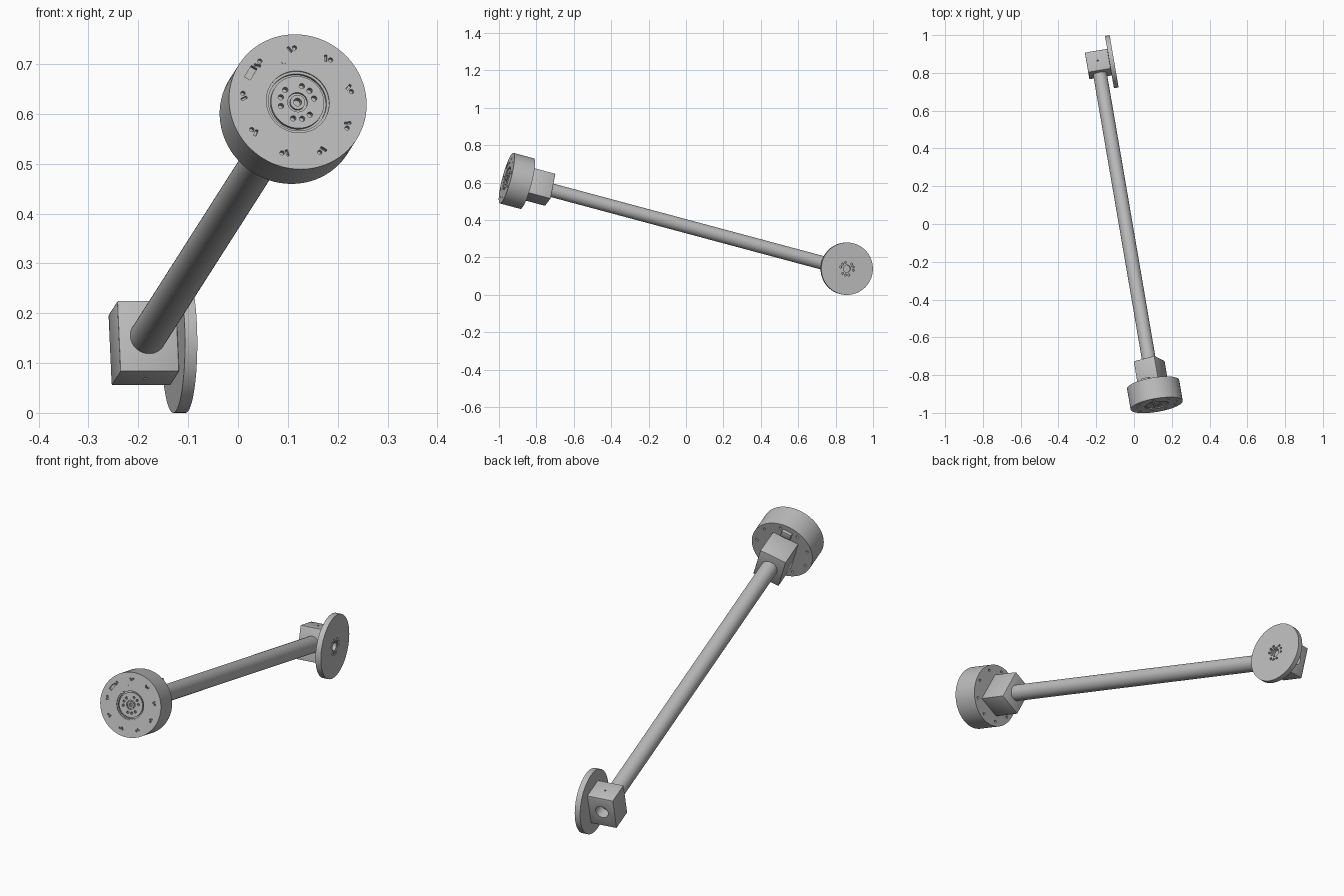
import bpy, bmesh, math
from mathutils import Matrix, Vector

if "Cube" in bpy.data.objects:
    bpy.data.objects.remove(bpy.data.objects["Cube"], do_unlink=True)

grey = bpy.data.materials.new("metal grey")
grey.use_nodes = True
GREY = (0.5, 0.5, 0.5, 1)
grey.diffuse_color = GREY
grey.node_tree.nodes["Principled BSDF"].inputs["Base Color"].default_value = GREY

# Arm frame: local x is sideways, y is up, z runs along the rod to the front
along = Vector((0.30, -1.753, 0.47)).normalized()
side = Vector((0, 0, 1)).cross(along).normalized()
up = along.cross(side)
origin = Vector((-0.189, 0.847, 0.14))


def frame(x, y, z):
    return Matrix.Translation(origin) @ Matrix((x, y, z)).transposed().to_4x4()


ARM = frame(side, up, along)
PLATE = frame(up, along, side)
ROLL = Matrix.Rotation(math.radians(20), 4, 'Z')
R, BLOCK_START, DRUM_BACK, DRUM_FRONT = 0.14, 1.65, 1.78, 1.895


def cyl(bm, r, z0, z1, x=0, y=0, seg=16, turn=Matrix()):
    m = turn @ Matrix.Translation((x, y, (z0 + z1) / 2))
    bmesh.ops.create_cone(bm, cap_ends=True, segments=seg, radius1=r, radius2=r,
                          depth=z1 - z0, matrix=m)


def box(bm, size, centre, turn=Matrix()):
    m = turn @ Matrix.Translation(centre) @ Matrix.Diagonal((*size, 1))
    bmesh.ops.create_cube(bm, size=1, matrix=m)


def lathe(bm, profile, steps=72):
    verts = [bm.verts.new((r, 0, z)) for r, z in profile]
    edges = [bm.edges.new(pair) for pair in zip(verts, verts[1:])]
    bmesh.ops.spin(bm, geom=verts + edges, axis=(0, 0, 1), cent=(0, 0, 0),
                   angle=math.tau, steps=steps)
    bmesh.ops.remove_doubles(bm, verts=bm.verts, dist=1e-5)


def make(name, bm, matrix, bevel=0, cutter=None):
    bmesh.ops.recalc_face_normals(bm, faces=bm.faces)
    mesh = bpy.data.meshes.new(name)
    bm.to_mesh(mesh)
    bm.free()
    mesh.materials.append(grey)
    ob = bpy.data.objects.new(name, mesh)
    ob.matrix_world = matrix
    bpy.context.collection.objects.link(ob)
    bpy.ops.object.select_all(action='DESELECT')
    ob.select_set(True)
    bpy.context.view_layer.objects.active = ob
    if bevel:
        mod = ob.modifiers.new("soft edges", 'BEVEL')
        mod.width, mod.segments = bevel, 2
        bpy.ops.object.modifier_apply(modifier=mod.name)
    if cutter:
        tool_mesh = bpy.data.meshes.new(name + " cutter")
        bmesh.ops.recalc_face_normals(cutter, faces=cutter.faces)
        cutter.to_mesh(tool_mesh)
        cutter.free()
        tool = bpy.data.objects.new(name + "_cutter", tool_mesh)
        tool.matrix_world = matrix
        tool.hide_render = True
        bpy.context.collection.objects.link(tool)
        bpy.context.view_layer.update()
        mod = ob.modifiers.new("holes", 'BOOLEAN')
        mod.object, mod.operation, mod.solver = tool, 'DIFFERENCE', 'EXACT'
        bpy.ops.object.modifier_apply(modifier=mod.name)
        bpy.data.objects.remove(tool, do_unlink=True)
    bpy.ops.object.shade_smooth_by_angle(angle=math.radians(30))
    return ob


def hub_holes(bm, z0, z1, start):
    # Three groups of three bolt holes
    for group in range(3):
        for k in (-1, 0, 1):
            a = math.radians(start + group * 120 + k * 30)
            cyl(bm, 0.0055, z0, z1, 0.035 * math.cos(a), 0.035 * math.sin(a), 12)


# Rod
bm = bmesh.new()
cyl(bm, 0.0365, 0, BLOCK_START + 0.02, seg=64)
make("rod", bm, ARM)

# Rear clamp block with open bore and set-screw holes
bm, cut = bmesh.new(), bmesh.new()
box(bm, (0.12, 0.147, 0.11), (0, 0, 0))
cyl(cut, 0.029, -0.1, -0.005, seg=40)
for sign in (-1, 1):
    cyl(cut, 0.004, 0.06, 0.1, seg=12, turn=Matrix.Rotation(sign * math.pi / 2, 4, 'X'))
make("rear_clamp_block", bm, ARM, 0.003, cut)

# Rear round plate
bm, cut = bmesh.new(), bmesh.new()
lathe(bm, [(0, 0.06), (R, 0.06), (R, 0.085), (0.025, 0.085), (0.025, 0.082),
           (0.019, 0.082), (0.019, 0.065), (0, 0.065)])
hub_holes(cut, 0.072, 0.1, 60)
make("rear_plate", bm, PLATE, 0, cut)

# Front clamp block, rolled about the rod
bm = bmesh.new()
box(bm, (0.12, 0.147, DRUM_BACK - BLOCK_START), (0, 0, (BLOCK_START + DRUM_BACK) / 2))
make("front_clamp_block", bm, ARM @ ROLL, 0.003)

# Motor drum with stepped hub
bm, cut = bmesh.new(), bmesh.new()
F = DRUM_FRONT
lathe(bm, [(0, DRUM_BACK), (R, DRUM_BACK), (R, F), (0.064, F), (0.064, F - 0.004),
           (0.059, F - 0.004), (0.059, F - 0.012), (0.054, F - 0.012), (0.054, F - 0.003),
           (0.02, F - 0.003), (0.02, F - 0.009), (0.015, F - 0.009), (0.015, F - 0.002),
           (0.008, F - 0.002), (0.008, F - 0.02), (0, F - 0.02)])
hub_holes(cut, F - 0.018, F + 0.01, 163)
for k in range(9):
    # Front vents: a round hole beside a slanted slot; rear: bolt holes
    turn = Matrix.Rotation(math.radians(13 + k * 40), 4, 'Z')
    cyl(cut, 0.0045, F - 0.012, F + 0.01, 0.112, -0.004, 12, turn)
    slant = turn @ Matrix.Translation((0.109, 0.006, F)) @ Matrix.Rotation(0.6, 4, 'Z')
    box(cut, (0.013, 0.005, 0.024), (0, 0, 0), slant)
    cyl(cut, 0.006, DRUM_BACK - 0.01, DRUM_BACK + 0.01, 0.118, 0, 12, turn)
# Connector window
box(cut, (0.013, 0.028, 0.024), (0.111, 0, F), Matrix.Rotation(math.radians(147), 4, 'Z'))
make("motor_drum", bm, ARM, 0, cut)

# Indicator pin on the drum face
bm = bmesh.new()
cyl(bm, 0.006, F - 0.002, F + 0.002, -0.025, 0.085)
make("indicator_pin", bm, ARM)

# Cable connector behind the drum
bm = bmesh.new()
box(bm, (0.045, 0.03, 0.016), (0, 0.1, DRUM_BACK - 0.007))
make("cable_connector", bm, ARM @ ROLL, 0.002)
